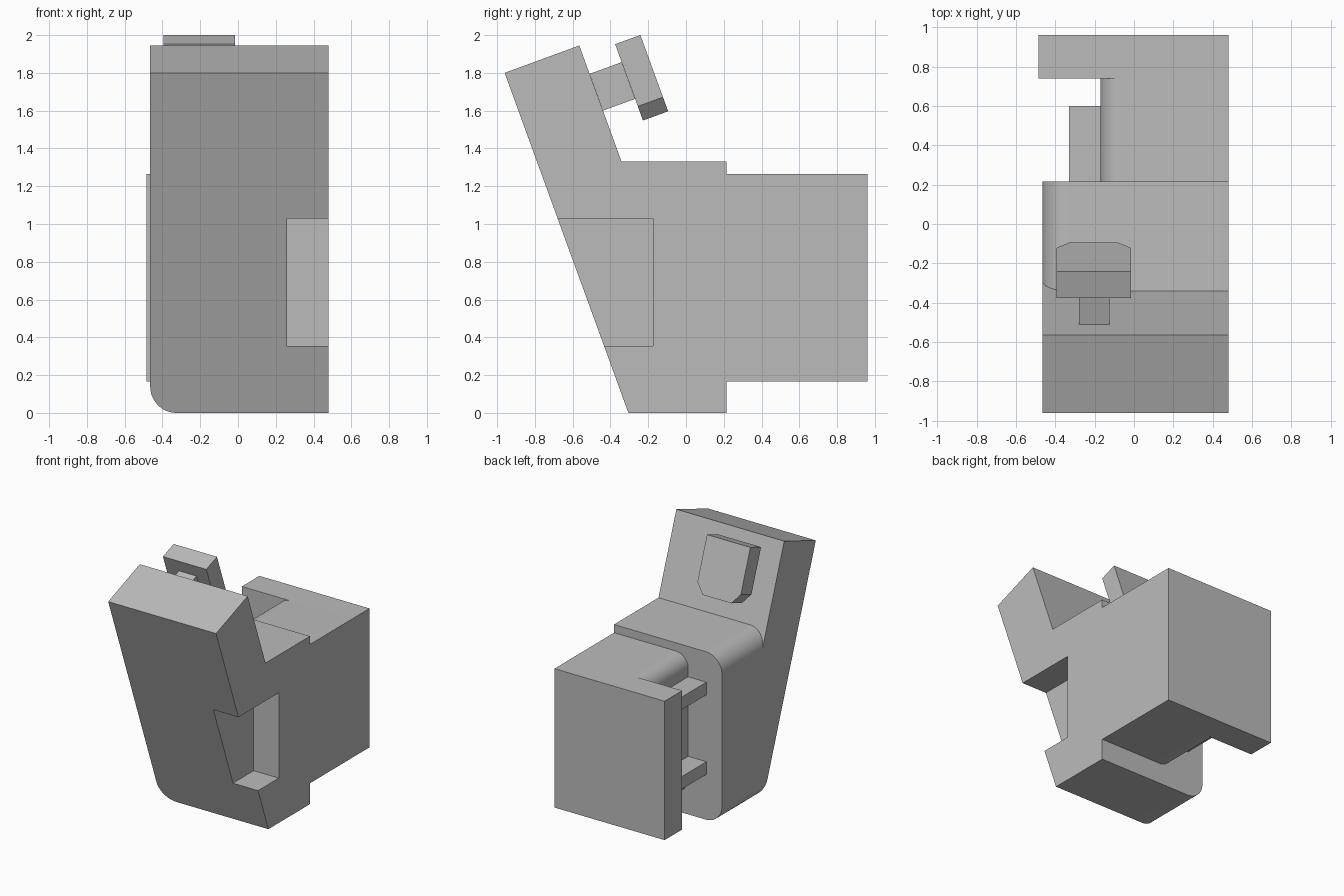
import bpy, bmesh, math
from mathutils import Vector

cube = bpy.data.objects.get("Cube")
if cube:
    bpy.data.objects.remove(cube, do_unlink=True)

grey = bpy.data.materials.new("plain grey")
grey.use_nodes = True
colour = (0.5, 0.5, 0.5, 1)
grey.diffuse_color = colour
grey.node_tree.nodes["Principled BSDF"].inputs["Base Color"].default_value = colour

TILT = math.radians(20)
DOWN = Vector((0, math.sin(TILT), -math.cos(TILT)))   # along the leaning panel
OUT = Vector((0, math.cos(TILT), math.sin(TILT)))     # square to the panel
LEFT = 0.48


def solid(name, near, far):
    """Closed prism between two matching outlines."""
    bm = bmesh.new()
    a = [bm.verts.new(p) for p in near]
    b = [bm.verts.new(p) for p in far]
    bm.faces.new(a)
    bm.faces.new(b[::-1])
    for i in range(len(a)):
        j = (i + 1) % len(a)
        bm.faces.new((a[i], b[i], b[j], a[j]))
    bmesh.ops.recalc_face_normals(bm, faces=bm.faces)
    mesh = bpy.data.meshes.new(name)
    bm.to_mesh(mesh)
    bm.free()
    mesh.materials.append(grey)
    ob = bpy.data.objects.new(name, mesh)
    bpy.context.collection.objects.link(ob)
    return ob


def side_prism(name, yz, x0, x1):
    return solid(name, [(x0, y, z) for y, z in yz], [(x1, y, z) for y, z in yz])


def box(name, x, y, z):
    yz = [(y[0], z[0]), (y[1], z[0]), (y[1], z[1]), (y[0], z[1])]
    return side_prism(name, yz, *x)


def rounded_outline(x0, x1, z0, z1, r, steps=12):
    """Rectangle in x and z whose two corners at x0 are rounded."""
    pts = [(x1, z1), (x1, z0)]
    for cz, start in ((z0 + r, 1.5), (z1 - r, 1.0)):
        for i in range(steps + 1):
            a = math.pi * (start - 0.5 * i / steps)
            pts.append((x0 + r + r * math.cos(a), cz + r * math.sin(a)))
    return pts


def boolean(target, tool, operation):
    mod = target.modifiers.new(operation.lower(), "BOOLEAN")
    mod.operation = operation
    mod.solver = "EXACT"
    mod.object = tool
    bpy.context.view_layer.objects.active = target
    bpy.ops.object.modifier_apply(modifier=mod.name)
    bpy.data.objects.remove(tool, do_unlink=True)


def smooth(ob):
    bpy.ops.object.select_all(action="DESELECT")
    ob.select_set(True)
    bpy.context.view_layer.objects.active = ob
    bpy.ops.object.shade_smooth_by_angle(angle=math.radians(30))


def front_y(z):
    return -0.305 - z * math.tan(TILT)


# Main body: rounded block with a leaning front
outline = rounded_outline(-0.465, LEFT, 0, 1.33, 0.14)
body = solid("main_body", [(x, front_y(z), z) for x, z in outline],
             [(x, 0.215, z) for x, z in outline])

# Leaning upper panel, joined to the body
low = 1.15
panel = side_prism("upper_panel", [(front_y(1.8), 1.8), (-0.565, 1.945),
                   (-0.565 + (1.945 - low) * math.tan(TILT), low),
                   (front_y(low), low)], -0.465, LEFT)
boolean(body, panel, "UNION")

# Open notch in the front left edge
notch = box("notch_cutter", (0.26, 0.6), (-1, -0.175), (0.355, 1.03))
notch.hide_render = True
boolean(body, notch, "DIFFERENCE")
smooth(body)

# Rear neck, end plate and the two prongs beside the neck
outline = rounded_outline(-0.17, LEFT, 0.165, 1.265, 0.11)
neck = solid("rear_neck", [(x, 0.215, z) for x, z in outline],
             [(x, 0.74, z) for x, z in outline])
smooth(neck)
box("end_plate", (-0.485, LEFT), (0.74, 0.96), (0.165, 1.265))
for name, z in (("lower_prong", 0.36), ("upper_prong", 0.99)):
    box(name, (-0.33, -0.17), (0.215, 0.6), (z, z + 0.1))

# Button on the panel: square stem and head with two cut lower corners
def panel_prism(name, xw, top, thickness):
    near = [top + Vector((x, 0, 0)) + DOWN * w for x, w in xw]
    return solid(name, near, [p + OUT * thickness for p in near])


panel_prism("button_stem", [(-0.28, 0), (-0.125, 0), (-0.125, 0.207), (-0.28, 0.207)],
            Vector((0, -0.51, 1.795)), 0.18)
panel_prism("button_head", [(-0.395, 0), (-0.015, 0), (-0.015, 0.35), (-0.08, 0.43),
                            (-0.33, 0.43), (-0.395, 0.35)],
            Vector((0, -0.375, 1.952)), 0.142)
